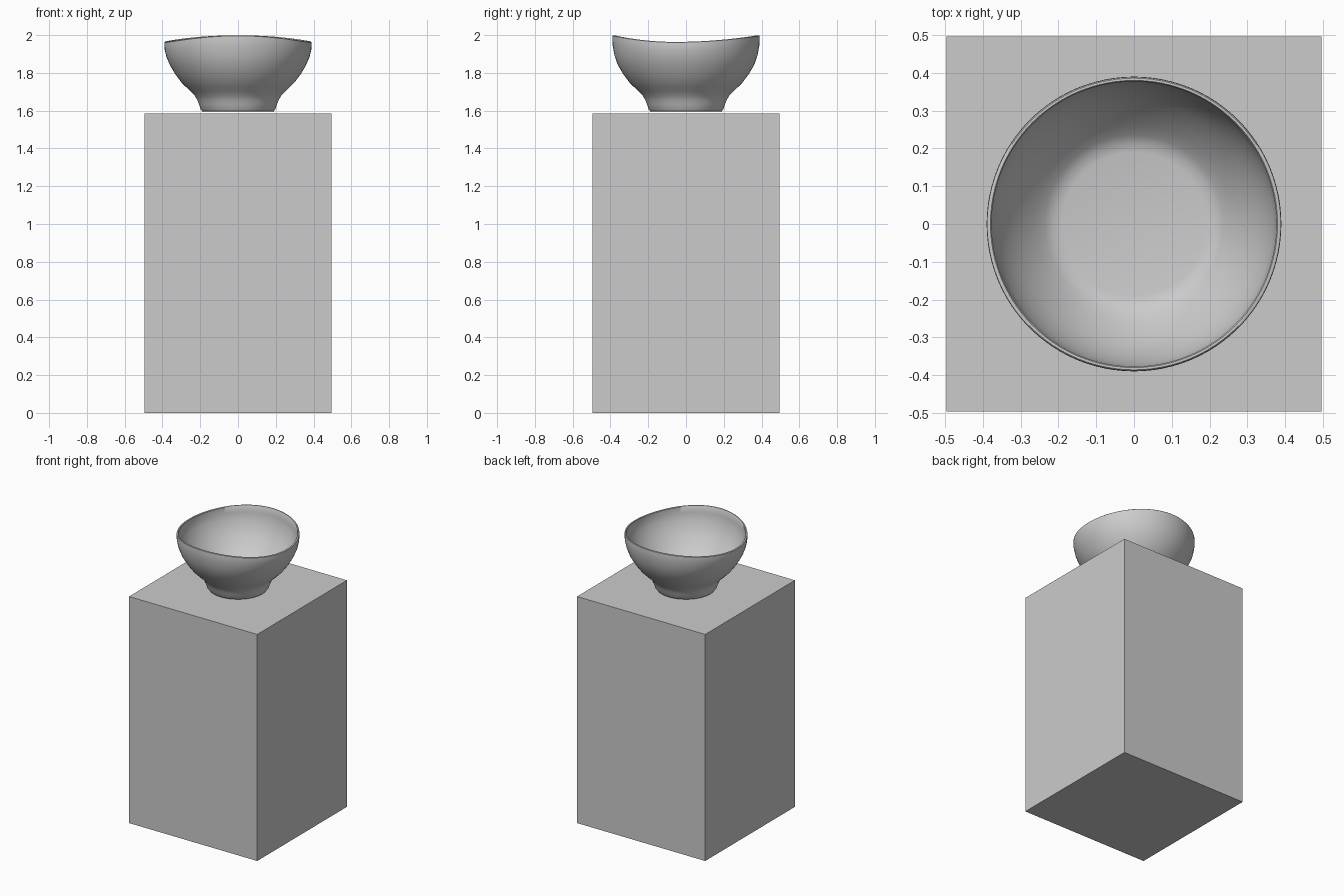
import bpy, bmesh, math

if "Cube" in bpy.data.objects:
    bpy.data.objects.remove(bpy.data.objects["Cube"])

# Plinth: plain square block
H = 1.585
bpy.ops.mesh.primitive_cube_add(size=1, location=(0, 0, H / 2))
plinth = bpy.context.object
plinth.name = "plinth"
plinth.scale = (0.992, 0.992, H)
bpy.ops.object.transform_apply(location=True, scale=True)

# Bowl profile (radius, height): underside, foot, outer wall, rim, inner wall, floor
profile = [(0, 1.595), (0.18, 1.595), (0.19, 1.597), (0.198, 1.608), (0.207, 1.635),
           (0.216, 1.657), (0.228, 1.678), (0.25, 1.701), (0.275, 1.725), (0.30, 1.75),
           (0.335, 1.797), (0.362, 1.845), (0.379, 1.895), (0.388, 1.945), (0.39, 1.975),
           (0.389, 1.997), (0.386, 2.0), (0.38, 2.0), (0.377, 1.996),
           (0.377, 1.95), (0.367, 1.90), (0.348, 1.845), (0.322, 1.80), (0.288, 1.755),
           (0.26, 1.724), (0.235, 1.70), (0.215, 1.687), (0.19, 1.682), (0, 1.681)]
SEGMENTS = 96


def rim_drop(y):
    """How far the wavy rim dips below its peaks at the front and back."""
    t = (y + 0.06) / (0.45 if y > -0.06 else 0.33)
    return 0.036 * max(0, 1 - t * t)


bm = bmesh.new()
verts = [bm.verts.new((r, 0, z)) for r, z in profile]
edges = [bm.edges.new(pair) for pair in zip(verts, verts[1:])]
bmesh.ops.spin(bm, geom=verts + edges, cent=(0, 0, 0), axis=(0, 0, 1),
               angle=math.tau, steps=SEGMENTS, use_duplicate=False)
bmesh.ops.remove_doubles(bm, verts=bm.verts, dist=1e-5)
bmesh.ops.recalc_face_normals(bm, faces=bm.faces)

# Dip the upper wall on the two sides to form the saddle-shaped rim
for v in bm.verts:
    weight = max(0, (v.co.z - 1.85) / 0.15)
    y_rim = 0.385 * v.co.y / max(math.hypot(v.co.x, v.co.y), 1e-6)
    v.co.z -= weight * rim_drop(y_rim)

mesh = bpy.data.meshes.new("bowl")
bm.to_mesh(mesh)
bm.free()
bowl = bpy.data.objects.new("bowl", mesh)
bpy.context.collection.objects.link(bowl)
bpy.ops.object.select_all(action='DESELECT')
bowl.select_set(True)
bpy.context.view_layer.objects.active = bowl
bpy.ops.object.shade_smooth_by_angle(angle=math.radians(40))
